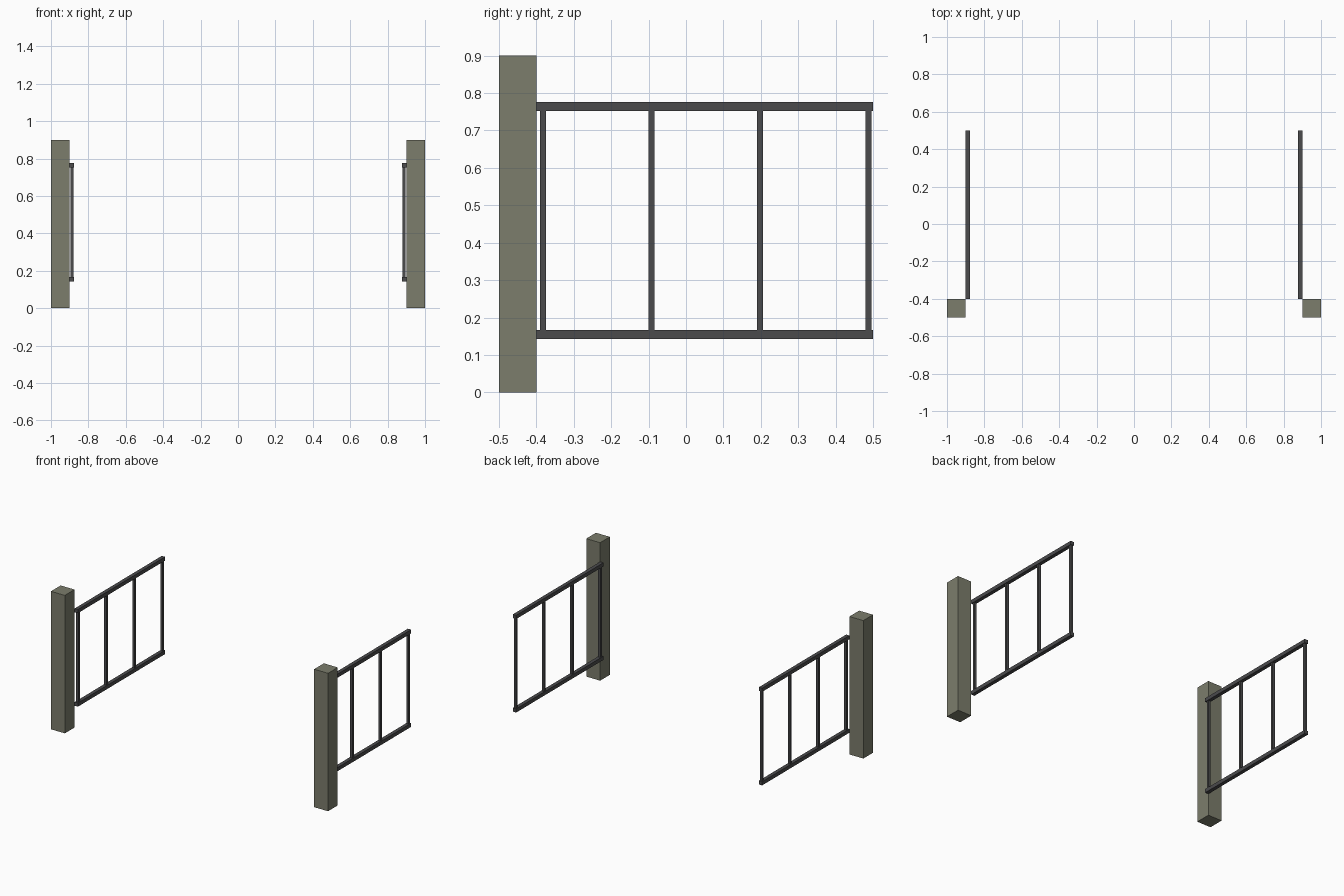
import bpy

cube = bpy.data.objects.get("Cube")
if cube:
    bpy.data.objects.remove(cube, do_unlink=True)


def material(name, color):
    m = bpy.data.materials.new(name)
    m.use_nodes = True
    m.diffuse_color = color
    m.node_tree.nodes["Principled BSDF"].inputs["Base Color"].default_value = color
    return m


stone = material("olive_grey_stone", (0.2, 0.205, 0.15, 1))
iron = material("dark_iron", (0.07, 0.07, 0.073, 1))


def box(name, center, size, mat):
    bpy.ops.mesh.primitive_cube_add(size=1, location=center)
    ob = bpy.context.object
    ob.name = name
    ob.scale = size
    bpy.ops.object.transform_apply(location=False, rotation=False, scale=True)
    ob.data.materials.append(mat)


RAIL = 0.024
BAR = 0.016
LOW, HIGH = 0.154, 0.764
GATE_X = 0.888

for side, s in (("left", 1), ("right", -1)):
    # Square gate post
    box(f"{side}_post", (s * 0.95, -0.45, 0.45), (0.1, 0.1, 0.9), stone)

    # Open gate leaf: two horizontal rails
    for level, z in (("bottom", LOW), ("top", HIGH)):
        box(f"{side}_{level}_rail", (s * GATE_X, 0.05, z), (RAIL, 0.9, RAIL), iron)

    # Upright bars between the rails
    for i in range(4):
        y = -0.382 + i * 0.29
        box(f"{side}_bar_{i + 1}", (s * GATE_X, y, (LOW + HIGH) / 2),
            (BAR, BAR, HIGH - LOW - RAIL), iron)
